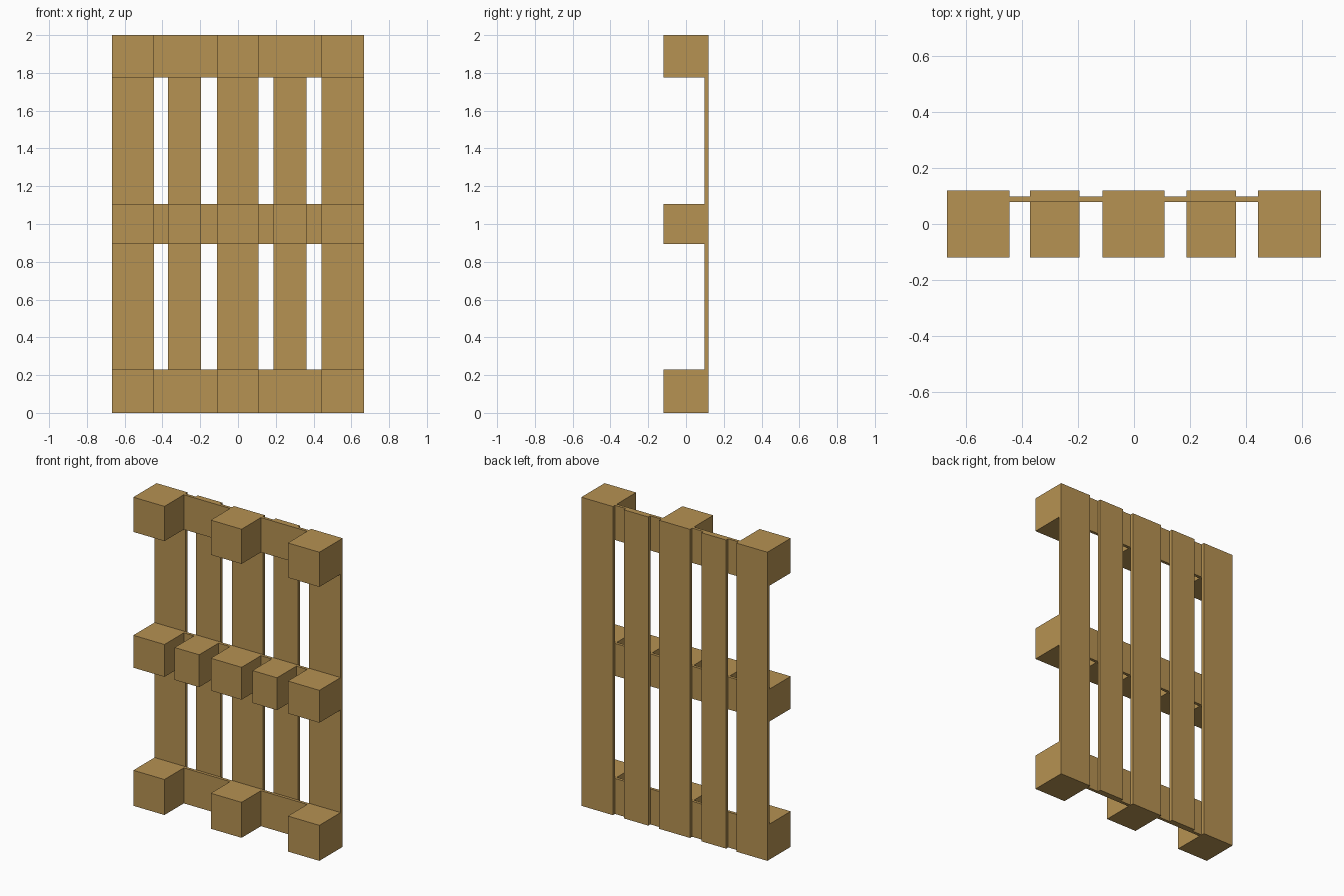
import bpy

cube = bpy.data.objects.get("Cube")
if cube:
    bpy.data.objects.remove(cube, do_unlink=True)

wood = bpy.data.materials.new("pale wood")
wood.use_nodes = True
colour = (0.468, 0.287, 0.084, 1)
wood.diffuse_color = colour
wood.node_tree.nodes["Principled BSDF"].inputs["Base Color"].default_value = colour


def box(name, xs, ys, zs):
    """Add a box spanning the given (low, high) ranges."""
    spans = (xs, ys, zs)
    bpy.ops.mesh.primitive_cube_add(size=1, location=[(a + b) / 2 for a, b in spans])
    obj = bpy.context.object
    obj.name = name
    obj.scale = [b - a for a, b in spans]
    bpy.ops.object.transform_apply(location=False, rotation=False, scale=True)
    obj.data.materials.append(wood)


# Depth layers, front to back
block_y = (-0.119, 0.079)
board_y = (0.079, 0.098)
slat_y = (0.098, 0.119)

slats = {
    "right_outer": (-0.667, -0.444),
    "right_narrow": (-0.371, -0.195),
    "middle": (-0.112, 0.109),
    "left_narrow": (0.187, 0.363),
    "left_outer": (0.441, 0.667),
}
rows = {"bottom": (0, 0.23), "centre": (0.895, 1.105), "top": (1.775, 2)}

# Long slats on the back
for side, xs in slats.items():
    box(f"{side}_slat", xs, slat_y, (0, 2))

# Cross boards, each carrying a row of spacer blocks
for row, zs in rows.items():
    box(f"{row}_cross_board", (-0.667, 0.667), board_y, zs)
    for side, xs in slats.items():
        if row == "centre" or "narrow" not in side:
            box(f"{row}_{side}_block", xs, block_y, zs)
